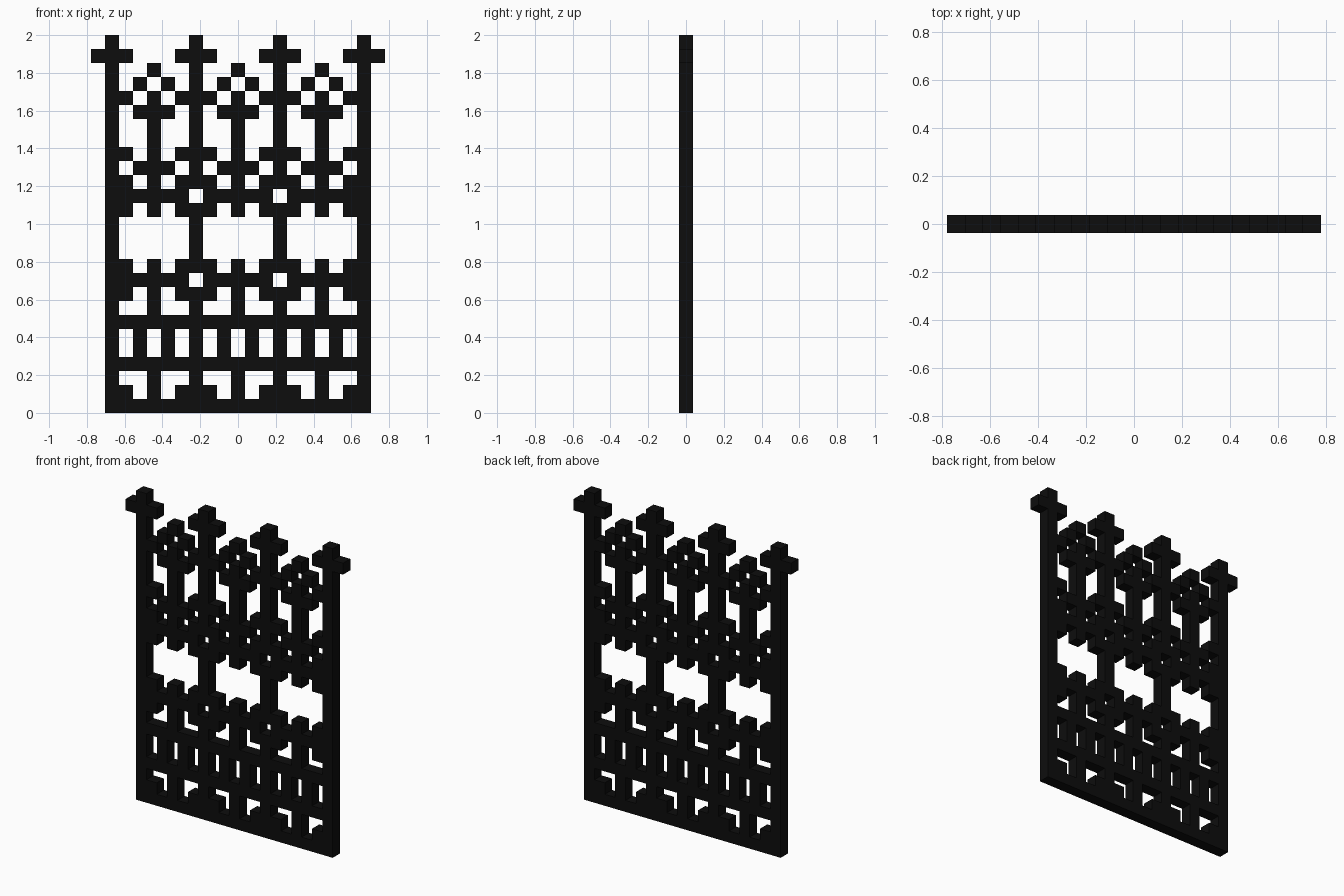
import bpy
import bmesh
from mathutils import Matrix, Vector

if "Cube" in bpy.data.objects:
    bpy.data.objects.remove(bpy.data.objects["Cube"])

U = 2 / 27  # one block: the gate is 27 blocks tall, 21 wide, 1 deep

iron = bpy.data.materials.new("black iron")
iron.diffuse_color = (0.004, 0.004, 0.004, 1)
iron.use_nodes = True
iron.node_tree.nodes["Principled BSDF"].inputs["Base Color"].default_value = iron.diffuse_color


def part(name, boxes):
    """Join boxes given as (first column, last column, bottom row, top row)."""
    bm = bmesh.new()
    for c0, c1, r0, r1 in boxes:
        centre = Vector(((c0 + c1) / 2 * U, 0, (r0 + r1 + 1) / 2 * U))
        size = ((c1 - c0 + 1) * U, U, (r1 - r0 + 1) * U, 1)
        bmesh.ops.create_cube(bm, size=1, matrix=Matrix.Translation(centre) @ Matrix.Diagonal(size))
    mesh = bpy.data.meshes.new(name)
    bm.to_mesh(mesh)
    bm.free()
    mesh.materials.append(iron)
    bpy.context.collection.objects.link(bpy.data.objects.new(name, mesh))


POSTS = (-9, -3, 3, 9)
PICKETS = (-6, 0, 6)

# Tall posts; the inner two are pierced at the ornamental bands
for c in POSTS:
    spans = [(0, 26)] if abs(c) == 9 else [(0, 8), (10, 14), (16, 26)]
    part("post", [(c, c, a, b) for a, b in spans])

# Pickets with an open window near the base and a diamond tip
for c in PICKETS:
    part("picket", [(c, c, a, b) for a, b in ((0, 3), (6, 10), (14, 22), (24, 24))])

# Horizontal rails, filling the gaps between uprights
for r in (0, 3, 6, 9, 15):
    part("rail", [(c + 1, c + 2, r, r) for c in range(-9, 9, 3)])

# Small side arms on the posts, and the cross arms of the finials
for c in POSTS:
    arms = []
    for s in (-1, 1):
        x = c + s
        arms.append((x, x, 25, 25))
        if abs(x) < 9:
            arms += [(x, x, r, r) for r in (1, 8, 10, 14, 16, 18, 22)]
    part("post_arms", arms)

# Side arms on the pickets: window jambs, cross bars and diamond sides
for c in PICKETS:
    part("picket_arms", [(c + s, c + s, a, b) for s in (-1, 1)
                         for a, b in ((4, 5), (17, 17), (21, 21), (23, 23))])
